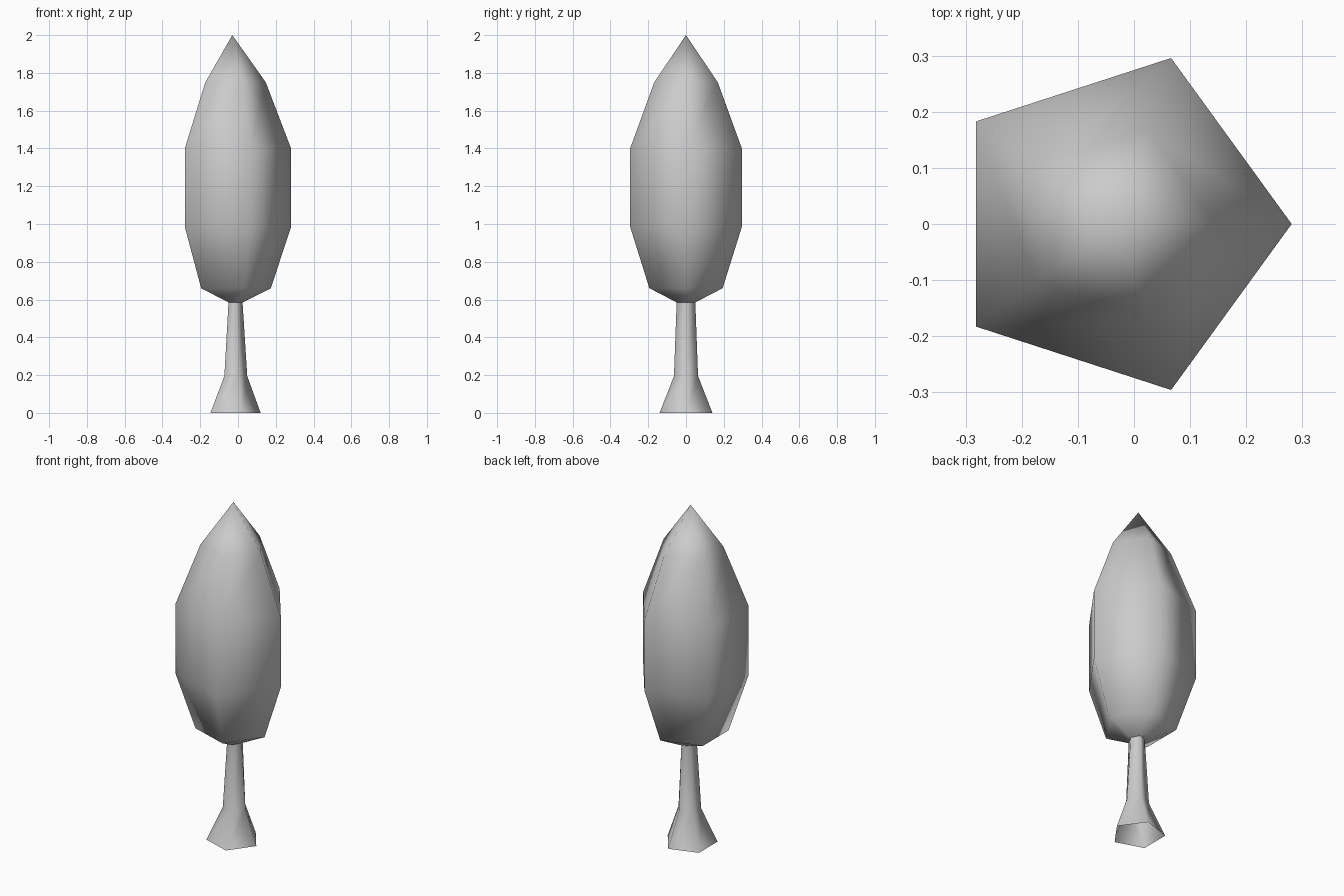
import bpy, bmesh
from math import cos, sin, pi

if "Cube" in bpy.data.objects:
    bpy.data.objects.remove(bpy.data.objects["Cube"])

SIDES = 5


def loft(name, rings, tip=None):
    """Skin five-sided rings (z, radius, centre x, x stretch), optionally ending in a point."""
    bm = bmesh.new()
    loops = []
    for z, r, cx, sx in rings:
        loops.append([bm.verts.new((cx + r * sx * cos(2 * pi * i / SIDES),
                                    r * sin(2 * pi * i / SIDES), z))
                      for i in range(SIDES)])
    for lower, upper in zip(loops, loops[1:]):
        for i in range(SIDES):
            j = (i + 1) % SIDES
            bm.faces.new((lower[i], lower[j], upper[j], upper[i]))
    if tip:
        point = bm.verts.new(tip)
        for i in range(SIDES):
            bm.faces.new((loops[-1][i], loops[-1][(i + 1) % SIDES], point))
    for f in bm.faces:
        f.smooth = True
    mesh = bpy.data.meshes.new(name)
    bm.to_mesh(mesh)
    bm.free()
    obj = bpy.data.objects.new(name, mesh)
    bpy.context.collection.objects.link(obj)
    return obj


# Where the trunk meets the foliage
neck = (0.585, 0.052, -0.017, 0.79)

# Trunk with flared foot
loft("trunk", [(0.0, 0.147, -0.027, 1.0),
               (0.195, 0.067, -0.018, 1.0),
               neck])

# Tall pointed foliage
loft("foliage", [neck,
                 (0.66, 0.204, -0.03, 1.0),
                 (0.985, 0.311, -0.03, 1.0),
                 (1.40, 0.311, -0.03, 1.0),
                 (1.75, 0.177, -0.03, 1.0)],
     tip=(-0.03, 0.0, 2.0))
